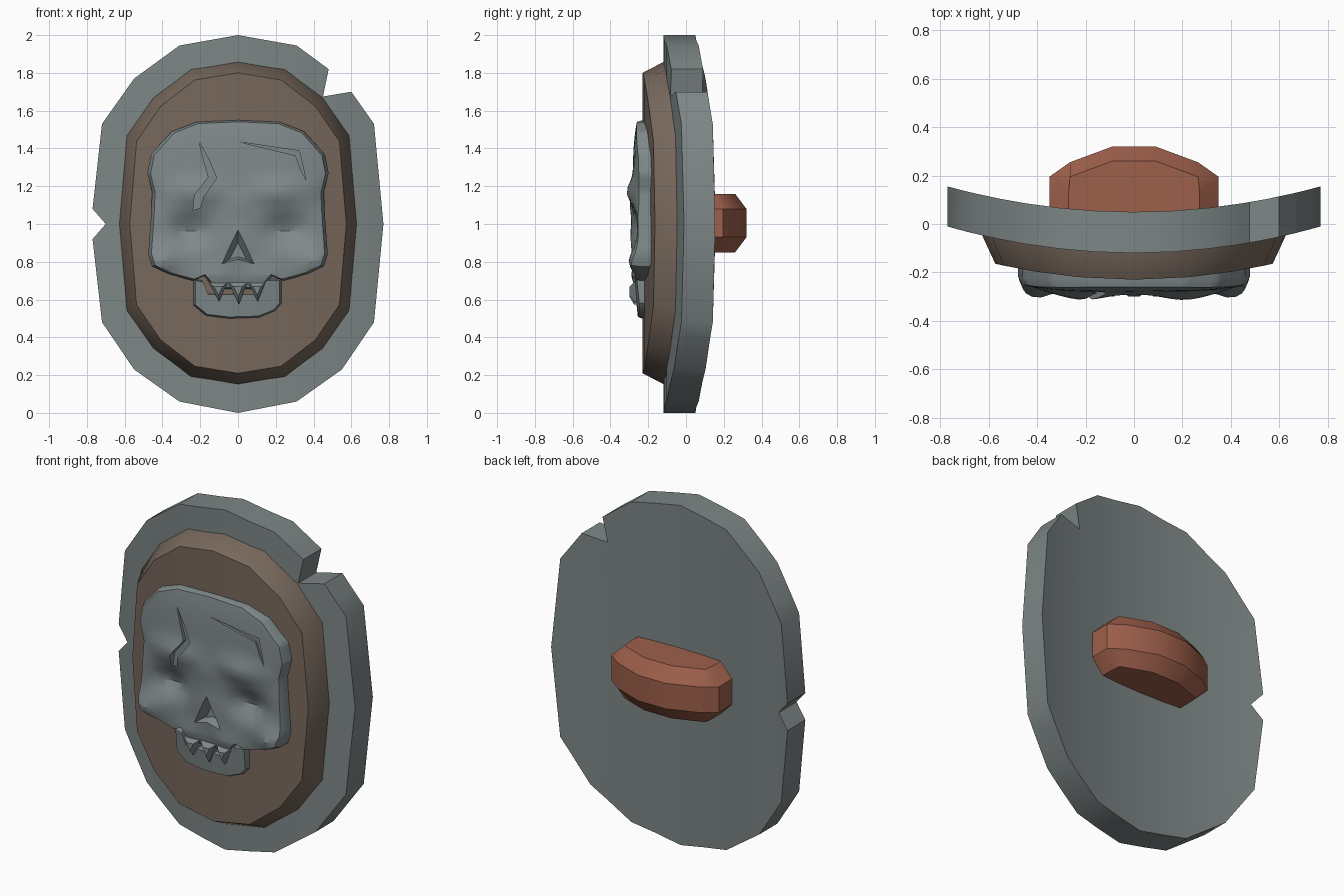
import bpy, bmesh, math
from mathutils import Vector

if "Cube" in bpy.data.objects:
    bpy.data.objects.remove(bpy.data.objects["Cube"])


def material(name, rgb):
    m = bpy.data.materials.new(name)
    m.diffuse_color = (*rgb, 1.0)
    m.use_nodes = True
    m.node_tree.nodes["Principled BSDF"].inputs["Base Color"].default_value = m.diffuse_color
    return m


STONE = material("grey stone", (0.205, 0.237, 0.237))
BONE = material("pale grey bone", (0.215, 0.25, 0.255))
WOOD = material("brown wood", (0.185, 0.138, 0.107))
LEATHER = material("red leather", (0.34, 0.115, 0.07))


def layered(name, outline, layers, mat, cuts_u=(), cuts_v=()):
    """Solid from a 2D outline: each layer maps (u, v) to a 3D point; the first
    and last layers are capped, the layers between are joined by walls."""
    bm = bmesh.new()
    bm.faces.new([bm.verts.new((u, v, 0)) for u, v in outline])
    bmesh.ops.triangulate(bm, faces=bm.faces[:])
    for axis, cuts in ((Vector((1, 0, 0)), cuts_u), (Vector((0, 1, 0)), cuts_v)):
        for c in cuts:
            bmesh.ops.bisect_plane(bm, geom=bm.verts[:] + bm.edges[:] + bm.faces[:],
                                   dist=1e-4, plane_co=axis * c, plane_no=axis)
    bm.verts.index_update()
    flat = [(v.co.x, v.co.y) for v in bm.verts]
    n = len(flat)
    caps = [[v.index for v in f.verts] for f in bm.faces]
    rim = [[v.index for v in e.verts] for e in bm.edges if e.is_boundary]
    bm.free()
    top = n * (len(layers) - 1)
    verts = [fn(u, v) for fn in layers for u, v in flat]
    faces = caps + [[i + top for i in reversed(f)] for f in caps]
    for k in range(len(layers) - 1):
        faces += [[a + k * n, b + k * n, b + k * n + n, a + k * n + n] for a, b in rim]
    mesh = bpy.data.meshes.new(name)
    mesh.from_pydata(verts, [], faces)
    bm = bmesh.new()
    bm.from_mesh(mesh)
    loose = [v for v in bm.verts if not v.link_faces]   # inner points of middle layers
    bmesh.ops.delete(bm, geom=loose, context='VERTS')
    bmesh.ops.recalc_face_normals(bm, faces=bm.faces[:])
    bm.to_mesh(mesh)
    bm.free()
    mesh.materials.append(mat)
    ob = bpy.data.objects.new(name, mesh)
    bpy.context.collection.objects.link(ob)
    return ob


def smooth(ob, degrees=30):
    bpy.ops.object.select_all(action='DESELECT')
    ob.select_set(True)
    bpy.context.view_layer.objects.active = ob
    bpy.ops.object.shade_smooth_by_angle(angle=math.radians(degrees))


def scaled(s, cx, cz, depth):
    """Layer that scales about (cx, cz) and sits at y = depth."""
    return lambda x, z: (cx + (x - cx) * s, depth, cz + (z - cz) * s)


def both_sides(values):
    return [0] + [s * v for v in values for s in (-1, 1)]


# Shield body: curved plate with two battle notches
body = [(0, 2), (.31, 1.945), (.48, 1.82), (.45, 1.675), (.60, 1.70), (.72, 1.53),
        (.77, 1), (.72, .48), (.55, .23), (.31, .06), (0, 0), (-.31, .06),
        (-.55, .23), (-.72, .48), (-.77, .92), (-.70, 1), (-.77, 1.08),
        (-.72, 1.53), (-.55, 1.77), (-.31, 1.945)]
smooth(layered("shield_body", body,
               [lambda x, z: (x, -.12 + .185 * x * x, z),
                lambda x, z: (x, .05 + .177 * x * x, z)],
               STONE, both_sides((.16, .31, .45, .55, .66, .72))))

# Wooden front panel with sloped edge
quarter = [(.25, 1.82), (.45, 1.67), (.59, 1.47), (.63, 1)]
right = quarter + [(x, 2.01 - z) for x, z in quarter[2::-1]]
panel = [(0, 1.86)] + right + [(0, .15)] + [(-x, z) for x, z in reversed(right)]
smooth(layered("wood_panel", panel,
               [lambda x, z: (.91 * x, -.23 + .166 * x * x, 1.005 + (z - 1.005) * .93),
                lambda x, z: (x, -.115 + .185 * x * x, z),
                lambda x, z: (x, -.09 + .185 * x * x, z)],
               WOOD, both_sides((.25, .45, .59))))

# Rear hand grip: domed bar with chamfered top and bottom
half = [(.35, .03), (.35, .195), (.265, .255), (.09, .32)]
grip = half + [(-x, y) for x, y in reversed(half)]
smooth(layered("hand_grip", grip,
               [lambda x, y: (max(-.27, min(.27, x)), y - .06, .85),
                lambda x, y: (x, y, .93),
                lambda x, y: (x, y, 1.08),
                lambda x, y: (max(-.27, min(.27, x)), y - .06, 1.16)], LEATHER))

# Skull relief: soft bumps (x, z, width, height, amount) mirrored in x
BUMPS = [(.21, 1.17, .14, .06, .034), (0, 1.10, .06, .06, .012),
         (.25, .97, .10, .07, -.062), (.41, .80, .08, .07, .045),
         (0, .90, .08, .14, .014), (.12, .72, .10, .06, .018),
         (.47, 1.15, .05, .07, -.015)]


def skull_depth(x, z):
    p = .282 - .036 * ((abs(x) / .48) ** 4 + (abs(z - 1.1) / .5) ** 4)
    for bx, bz, w, h, a in BUMPS:
        p += a * math.exp(-((abs(x) - bx) / w) ** 2 - ((z - bz) / h) ** 2)
    return -min(p, .316)


def skull_front(x, z):
    x, z = x * .965, 1.1 + (z - 1.1) * .98
    return (x, skull_depth(x, z), z)


def skull_bevel(x, z):
    return (x, skull_depth(x, z) + .03, z)


side = [(.22, 1.54), (.35, 1.49), (.46, 1.37), (.48, 1.27), (.455, 1.17),
        (.46, 1.05), (.475, .84), (.455, .775), (.37, .735), (.24, .70),
        (.18, .725), (.12, .655)]
head = [(0, 1.55)] + side + [(-x, z) for x, z in reversed(side)]
skull = layered("skull", head, [skull_front, skull_bevel, scaled(1, 0, 1.1, -.13)], BONE,
                [i * .04 for i in range(-11, 12)], [.68 + i * .04 for i in range(22)])

# Nose hole and forehead cracks are cut out of the skull
crack_left = [(-.206, 1.434), (-.153, 1.339), (-.113, 1.243), (-.183, 1.143),
              (-.20, 1.085), (-.238, 1.074), (-.23, 1.153), (-.156, 1.249), (-.178, 1.323)]
crack_right = [(.01, 1.434), (.325, 1.387), (.36, 1.233), (.335, 1.28), (.305, 1.362)]
nose = [(0, .975), (.10, .78), (0, .81), (-.10, .78)]
cutters = [
    layered("crack_cutter_left", crack_left,
            [scaled(1, 0, 1, -.4), scaled(1, 0, 1, -.262)], BONE),
    layered("crack_cutter_right", crack_right,
            [scaled(1, 0, 1, -.4), scaled(1, 0, 1, -.262)], BONE),
    layered("nose_cutter", nose,
            [scaled(1, 0, .84, -.4), scaled(1, 0, .84, -.3), scaled(.45, 0, .84, -.235)], BONE)]
bpy.context.view_layer.objects.active = skull
skull.select_set(True)
for c in cutters:
    mod = skull.modifiers.new(c.name, 'BOOLEAN')
    mod.operation, mod.object, mod.solver = 'DIFFERENCE', c, 'EXACT'
    bpy.ops.object.modifier_apply(modifier=mod.name)
for c in cutters:
    bpy.data.objects.remove(c)
smooth(skull)

# Lower jaw with two upright arms
jaw = [(-.235, .71), (-.19, .70), (-.165, .63), (.125, .63), (.15, .71), (.23, .71),
       (.23, .58), (.195, .54), (.11, .505), (-.05, .50), (-.17, .515), (-.235, .57)]
smooth(layered("lower_jaw", jaw,
               [lambda x, z: (x * .96, -.265 + .3 * x * x - .1 * (z - .6), .6 + (z - .6) * .92),
                lambda x, z: (x, -.235 + .3 * x * x, z),
                scaled(1, 0, .6, -.13)], BONE, both_sides((.1,))))

# Pointed upper teeth
for i, (x, w, tip) in enumerate([(-.105, .05, .59), (0, .05, .575), (.10, .045, .59)]):
    tooth = [(x - w, .69), (x + w, .69), (x + .005, tip)]
    layered("tooth_%d" % (i + 1), tooth,
            [scaled(.45, x, .65, -.30), scaled(1, x, .65, -.275),
             scaled(1, x, .65, -.22)], BONE)
